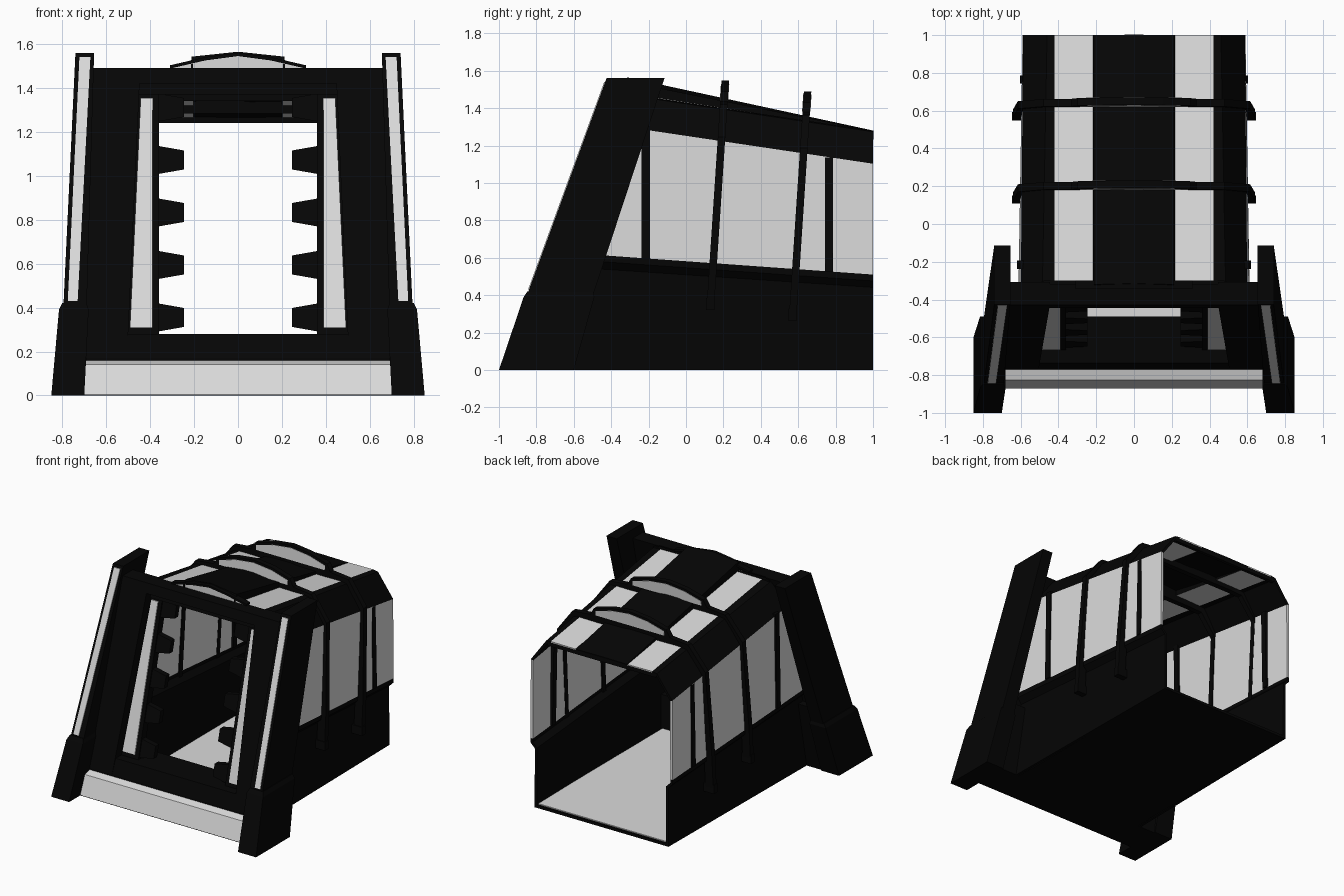
import bpy, bmesh

if "Cube" in bpy.data.objects:
    bpy.data.objects.remove(bpy.data.objects["Cube"])


def material(name, rgb):
    m = bpy.data.materials.new(name)
    m.diffuse_color = (*rgb, 1)
    m.use_nodes = True
    m.node_tree.nodes["Principled BSDF"].inputs["Base Color"].default_value = m.diffuse_color
    return m


BLACK = material("black", (0.0016, 0.0016, 0.0016))
GREY = material("light grey", (0.71, 0.71, 0.71))


def make(name, bm, mats):
    me = bpy.data.meshes.new(name)
    bm.normal_update()
    bm.to_mesh(me)
    bm.free()
    for m in mats:
        me.materials.append(m)
    ob = bpy.data.objects.new(name, me)
    bpy.context.collection.objects.link(ob)
    return ob


def loft(name, a, b, mat, mirror=False):
    """Closed solid between two matching loops, optionally with a mirrored copy."""
    bm = bmesh.new()
    for s in ((1, -1) if mirror else (1,)):
        va = [bm.verts.new((p[0] * s, p[1], p[2])) for p in a]
        vb = [bm.verts.new((p[0] * s, p[1], p[2])) for p in b]
        n = len(va)
        bm.faces.new(va)
        bm.faces.new(vb[::-1])
        for i in range(n):
            j = (i + 1) % n
            bm.faces.new((va[i], vb[i], vb[j], va[j]))
    bmesh.ops.recalc_face_normals(bm, faces=bm.faces)
    return make(name, bm, [mat])


def box(name, x0, x1, y0, y1, z0, z1, mat, mirror=False):
    ring = [(x0, y0), (x1, y0), (x1, y1), (x0, y1)]
    return loft(name, [(x, y, z0) for x, y in ring], [(x, y, z1) for x, y in ring], mat, mirror)


def extrude_x(name, yz, half, mat):
    return loft(name, [(-half, y, z) for y, z in yz], [(half, y, z) for y, z in yz], mat)


def front_slab(name, xz, offset, depth, mat, mirror=False):
    """Outline drawn on the leaning front plane."""
    a = [(x, -0.815 + 0.26 * z + offset, z) for x, z in xz]
    return loft(name, a, [(x, y + depth, z) for x, y, z in a], mat, mirror)


def mirrored(points, mid=()):
    """Left half, middle, right half of an outline given from centre outwards."""
    return [(-x, z) for x, z in points[::-1]] + list(mid) + list(points)


# --- tunnel shell: front section and back section, one half (xf, zf, xb, zb)
half = [(0.565, 0.0, 0.545, 0.0), (0.565, 0.55, 0.545, 0.445), (0.605, 0.59, 0.58, 0.48),
        (0.605, 0.62, 0.58, 0.51), (0.59, 1.305, 0.577, 1.10), (0.48, 1.465, 0.455, 1.265),
        (0.42, 1.47, 0.42, 1.27), (0.21, 1.475, 0.21, 1.27), (0.205, 1.535, 0.205, 1.27),
        (0.0, 1.555, 0.0, 1.27)]
section = half + [(-a, b, -c, d) for a, b, c, d in half[-2::-1]]
bm = bmesh.new()
rows = []
for xf, zf, xb, zb in section:
    rows.append((bm.verts.new((xf, -0.69 + 0.24 * zf, zf)), bm.verts.new((xb, 1.0, zb))))
n = len(section)
light_strips = {3, 6, n - 5, n - 8}   # side windows and skylights
for i in range(n - 1):
    f = bm.faces.new((rows[i][0], rows[i][1], rows[i + 1][1], rows[i + 1][0]))
    f.material_index = 1 if i in light_strips else 0
shell = make("tunnel_shell", bm, [BLACK, GREY])
sol = shell.modifiers.new("thickness", 'SOLIDIFY')
sol.thickness = 0.02
sol.offset = 0
box("rear_roof_rim", -0.45, 0.45, 0.975, 1.0, 1.24, 1.272, BLACK)

# --- window mullions
for y, w in ((-0.215, 0.045), (0.765, 0.042)):
    zb, zt = 0.58 - 0.07 * y, 1.265 - 0.17 * y
    x = 0.622 - 0.018 * (y + 0.3)
    ring = [(-w / 2, zb, x), (w / 2, zb, x), (w / 2, zt, x - 0.012), (-w / 2, zt, x - 0.012)]
    loft("window_mullion", [(a, y + d, z) for d, z, a in ring],
         [(a - 0.045, y + d, z) for d, z, a in ring], BLACK, True)

# --- floor
box("floor_base", -0.545, 0.545, -0.78, 1.0, 0.0, 0.02, BLACK)
box("floor_plate", -0.54, 0.54, -0.50, 0.985, 0.02, 0.027, GREY)

# --- arched fin at the front edge of the roof: black cap and header, grey face
arch_top = mirrored([(0.15, 1.54), (0.31, 1.503)], [(0, 1.56)])
arch_low = mirrored([(0.15, 1.525), (0.31, 1.488)], [(0, 1.545)])
cap = arch_top + arch_low[::-1]
loft("roof_arch_cap", [(x, -0.345, z) for x, z in cap], [(x, -0.30, z) for x, z in cap], BLACK)
face = arch_low + [(0.31, 1.45), (-0.31, 1.45)]
loft("roof_arch_face", [(x, -0.338, z) for x, z in face], [(x, -0.329, z) for x, z in face], GREY)
box("roof_arch_tick", 0.205, 0.215, -0.342, -0.33, 1.46, 1.51, BLACK, True)
box("roof_header", -0.48, 0.48, -0.345, -0.30, 1.43, 1.48, BLACK)

# --- strap ribs passing over and inside the tunnel
rib_out = [(0.15, 1.53), (0.30, 1.488), (0.33, 1.435), (0.48, 1.42), (0.615, 1.245), (0.64, 0.60), (0.64, 0.33)]
rib_in = [(0.15, 1.34), (0.30, 1.34), (0.33, 1.34), (0.44, 1.335), (0.568, 1.19), (0.575, 0.56), (0.575, 0.33)]
for y0, dz in ((0.21, 0.0), (0.65, -0.057)):
    def rib_pt(x, z, d):
        return (x, y0 + 0.066 * (z - 1.545) + d, z + dz)
    bm = bmesh.new()
    rings = [[bm.verts.new(rib_pt(*o, -0.02)), bm.verts.new(rib_pt(*o, 0.02)),
              bm.verts.new(rib_pt(*i, 0.02)), bm.verts.new(rib_pt(*i, -0.02))]
             for o, i in zip(mirrored(rib_out, [(0, 1.547)]), mirrored(rib_in, [(0, 1.34)]))]
    for r, s in zip(rings, rings[1:]):
        for k in range(4):
            bm.faces.new((r[k], r[(k + 1) % 4], s[(k + 1) % 4], s[k]))
    bm.faces.new(rings[0])
    bm.faces.new(rings[-1][::-1])
    bmesh.ops.recalc_face_normals(bm, faces=bm.faces)
    make("roof_rib", bm, [BLACK])
    # grey plates on the raised middle of the rib
    web = mirrored([(0.15, 1.512), (0.285, 1.474)], [(0, 1.529)]) + [(0.285, 1.44), (-0.285, 1.44)]
    for d in (-0.0225, 0.0175):
        loft("rib_plate", [rib_pt(x, z, d) for x, z in web],
             [rib_pt(x, z, d + 0.005) for x, z in web], GREY)
    # foot clamp at each rib end
    yb = y0 - 0.08
    box("rib_clamp", 0.55, 0.645, yb - 0.022, yb + 0.022, 0.32 + dz, 0.385 + dz, BLACK, True)

# --- entrance step and sill
extrude_x("entrance_step", [(-0.87, 0.004), (-0.825, 0.142), (-0.77, 0.158), (-0.74, 0.158), (-0.74, 0.004)],
          0.70, GREY)
extrude_x("step_underside", [(-0.87, 0), (-0.868, 0.004), (-0.74, 0.004), (-0.74, 0)], 0.70, BLACK)
extrude_x("door_sill_front", [(-0.765, 0), (-0.77, 0.17), (-0.735, 0.28), (-0.64, 0.28), (-0.64, 0)], 0.69, BLACK)
extrude_x("door_sill", [(-0.65, 0), (-0.65, 0.28), (-0.49, 0.28), (-0.49, 0)], 0.55, BLACK)

# --- leaning front frame
front_slab("front_jamb", [(0.505, 0.17), (0.72, 0.17), (0.665, 1.49), (0.445, 1.49)], 0, 0.12, BLACK, True)
front_slab("front_crossbar", [(-0.68, 1.42), (0.68, 1.42), (0.675, 1.49), (-0.675, 1.49)], 0, 0.11, BLACK)
front_slab("door_post", [(0.36, 0.27), (0.52, 0.27), (0.46, 1.45), (0.36, 1.45)], 0.075, 0.06, BLACK, True)
front_slab("door_light_strip", [(0.39, 0.31), (0.492, 0.31), (0.443, 1.355), (0.388, 1.355)], 0.068, 0.008, GREY, True)
front_slab("door_lintel", [(-0.46, 1.37), (0.46, 1.37), (0.46, 1.45), (-0.46, 1.45)], 0.06, 0.07, BLACK)

# --- row of teeth on each door post
for i in range(5):
    z = 0.355 + 0.239 * i
    front_slab("door_tooth", [(0.37, z - 0.065), (0.37, z + 0.065), (0.245, z + 0.043), (0.245, z - 0.043)],
               0.085, 0.04, BLACK, True)

# --- corner pillars with light strips
low = [(0.69, -0.865, 0.36), (0.797, -0.865, 0.36), (0.797, -0.51, 0.36), (0.69, -0.51, 0.36)]
top = [(0.655, -0.425, 1.56), (0.74, -0.425, 1.56), (0.74, -0.115, 1.56), (0.655, -0.115, 1.56)]
loft("corner_pillar", low, top, BLACK, True)


def pillar_front(x, z, d):
    return (x, -0.865 + 0.44 * (z - 0.36) / 1.2 + d, z)


strip = [(0.73, 0.43), (0.775, 0.43), (0.722, 1.54), (0.672, 1.54)]
loft("pillar_light_strip", [pillar_front(x, z, -0.005) for x, z in strip],
     [pillar_front(x, z, 0.003) for x, z in strip], GREY, True)

# --- pillar feet
foot_top = [(0.68, -0.868, 0.39), (0.815, -0.868, 0.39), (0.815, -0.49, 0.39), (0.68, -0.49, 0.39)]
loft("pillar_foot", [(0.70, -1.0, 0), (0.85, -1.0, 0), (0.85, -0.60, 0), (0.70, -0.60, 0)],
     foot_top, BLACK, True)
loft("pillar_foot_cap", foot_top,
     [(0.69, -0.848, 0.42), (0.80, -0.848, 0.42), (0.80, -0.495, 0.42), (0.69, -0.495, 0.42)], BLACK, True)
# inner web joining each foot to the tunnel wall
loft("foot_web", [(0.545, -0.765, 0), (0.72, -0.765, 0), (0.72, -0.61, 0), (0.545, -0.61, 0)],
     [(0.545, -0.68, 0.5), (0.70, -0.68, 0.5), (0.70, -0.51, 0.5), (0.545, -0.51, 0.5)], BLACK, True)
